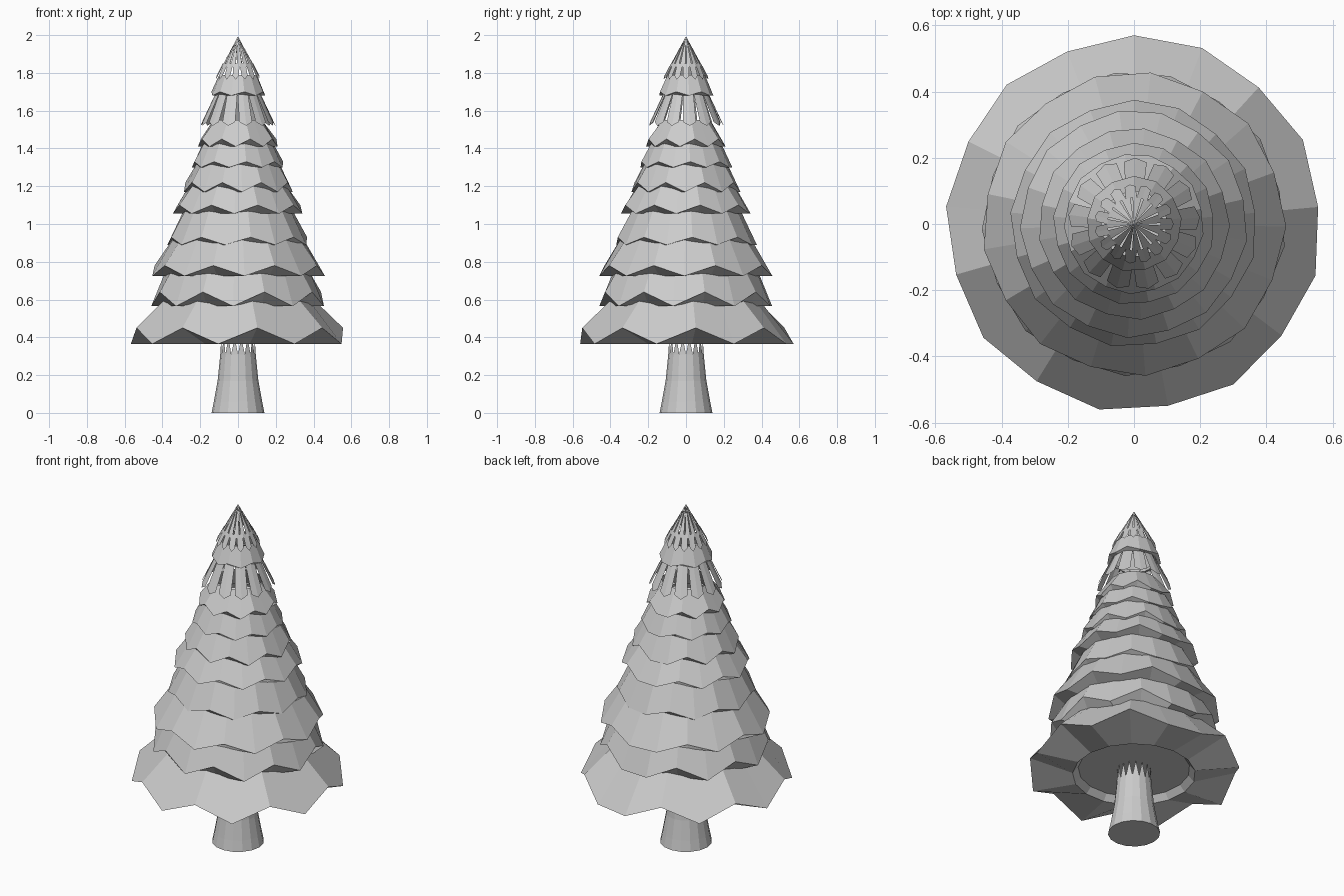
import bpy
from math import cos, sin, tau, pi

default = bpy.data.objects.get("Cube")
if default:
    bpy.data.objects.remove(default)

grey = bpy.data.materials.new("plain grey")
grey.use_nodes = True
colour = (0.6, 0.6, 0.6, 1)
grey.diffuse_color = colour
grey.node_tree.nodes["Principled BSDF"].inputs["Base Color"].default_value = colour


def polar(r, angle, z):
    return (r * cos(angle), r * sin(angle), z)


def build(name, verts, faces):
    mesh = bpy.data.meshes.new(name)
    mesh.from_pydata(verts, [], faces)
    mesh.materials.append(grey)
    obj = bpy.data.objects.new(name, mesh)
    bpy.context.collection.objects.link(obj)
    return obj


def bridge(n, low, high):
    """Quads between two rings given by their first vertex index."""
    return [(low + i, low + (i + 1) % n, high + (i + 1) % n, high + i) for i in range(n)]


def skirt(name, r, z_low, z_high, r_top, z_top, r_in, turn=0.0, n=17):
    """Branch tier with a zigzag rim and a turned-in underside."""
    angles = [pi / 2 + turn + tau * i / n for i in range(n)]
    inner = [polar(r_in, a, z_low) for a in angles]
    rim = [polar(r * (0.98 if i % 2 else 1), a, z_high if i % 2 else z_low)
           for i, a in enumerate(angles)]
    top = [polar(r_top, a, z_top) for a in angles]
    return build(name, inner + rim + top, bridge(n, 0, n) + bridge(n, n, 2 * n))


def blades(name, n, r, z_low, z_high, r_top, z_top, half_low, half_top, turn=0.0):
    """Ring of separate folded slats with gaps between them."""
    verts, faces = [], []
    for i in range(n):
        a, step, k = turn + tau * i / n, tau / n, len(verts)
        verts += [polar(r * 0.95, a - half_low * step, z_high), polar(r, a, z_low),
                  polar(r * 0.95, a + half_low * step, z_high),
                  polar(r_top, a + half_top * step, z_top), polar(r_top, a, z_top),
                  polar(r_top, a - half_top * step, z_top)]
        faces += [(k, k + 1, k + 4, k + 5), (k + 1, k + 2, k + 3, k + 4)]
    return build(name, verts, faces)


# Trunk: flared, closed at the foot, with a ring of spikes at the top
n = 16
verts = [polar(r, tau * i / n, z)
         for r, z in ((0.14, 0), (0.128, 0.06), (0.108, 0.17), (0.094, 0.31))
         for i in range(n)]
faces = [tuple(reversed(range(n)))]
for ring in range(3):
    faces += bridge(n, ring * n, (ring + 1) * n)
for i in range(n):
    faces.append((3 * n + i, 3 * n + (i + 1) % n, len(verts)))
    verts.append(polar(0.09, tau * (i + 0.5) / n, 0.4))
build("trunk", verts, faces)

# Ceiling under the lowest branches
verts = [polar(r, pi / 2 + tau * i / 17, z) for r, z in ((0.33, 0.365), (0.3, 0.4))
         for i in range(17)]
build("branch_ceiling", verts, bridge(17, 17, 0) + [tuple(reversed(range(17, 34)))])

# Branch tiers: rim radius, low and high rim, top radius and height, inner radius
tiers = [
    (0.57, 0.365, 0.45, 0.34, 0.66, 0.33),
    (0.46, 0.565, 0.64, 0.38, 0.76, 0.40),
    (0.46, 0.725, 0.78, 0.33, 0.95, 0.38),
    (0.375, 0.89, 0.93, 0.28, 1.09, 0.335),
    (0.345, 1.055, 1.10, 0.25, 1.22, 0.28),
    (0.29, 1.17, 1.22, 0.21, 1.34, 0.245),
    (0.245, 1.30, 1.33, 0.18, 1.44, 0.21),
    (0.212, 1.41, 1.45, 0.13, 1.55, 0.18),
]
for i, tier in enumerate(tiers):
    skirt(f"branch_tier_{i + 1}", *tier, turn=0.13 * (i % 3))

# Open slatted tier near the top, with a solid collar over it
blades("slatted_tier", 13, 0.2, 1.52, 1.54, 0.115, 1.70, 0.38, 0.5, 0.1)
skirt("upper_collar", 0.145, 1.68, 1.70, 0.1, 1.79, 0.115, n=13)

# Toothed collar and slatted tip
blades("toothed_collar", 15, 0.12, 1.765, 1.785, 0.08, 1.85, 0.35, 0.5)
blades("tree_tip", 15, 0.088, 1.83, 1.84, 0.002, 1.99, 0.4, 0.5, 0.2)
